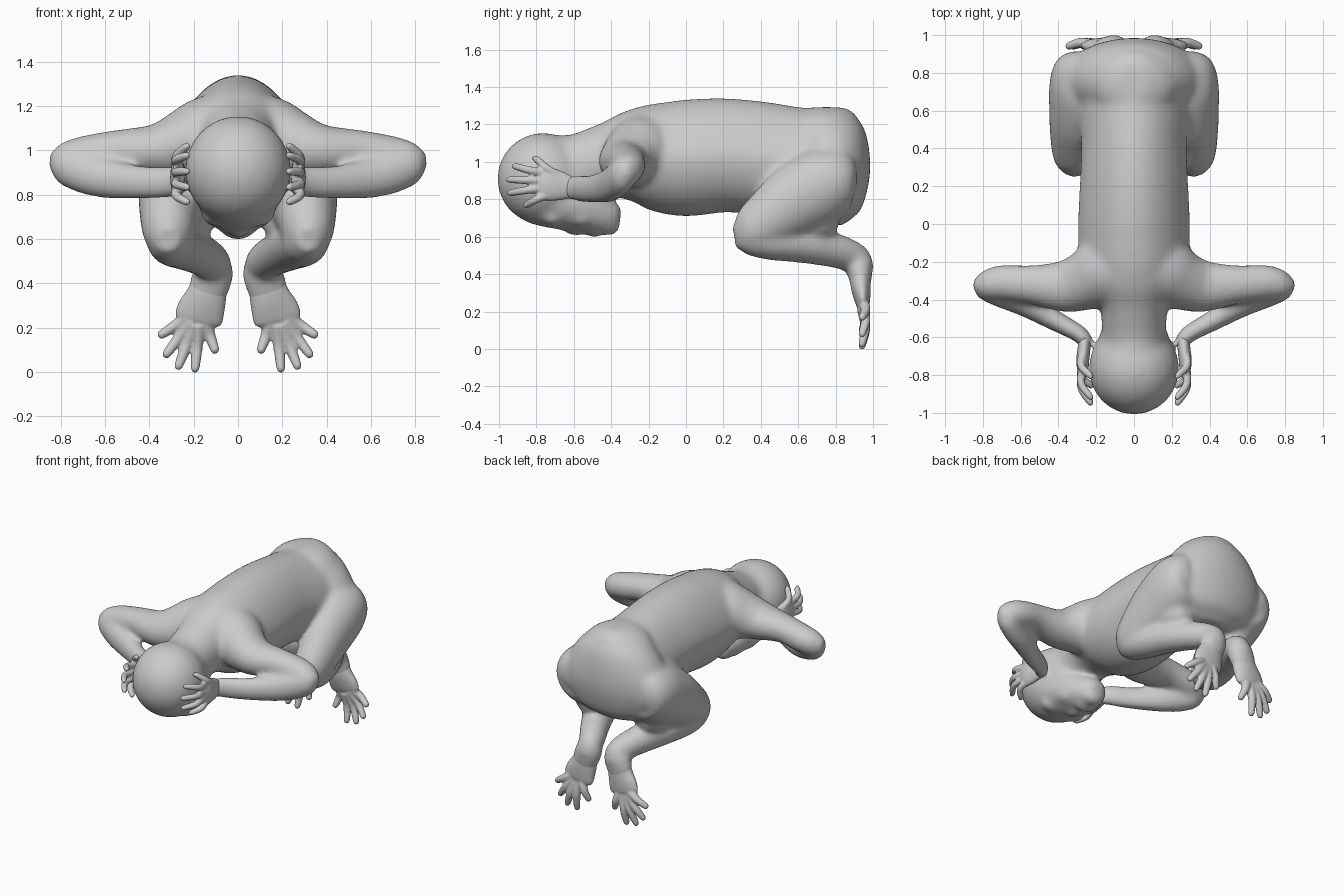
import bpy, bmesh, math
from mathutils import Vector


def catmull(p, q, r, s, t):
    return [0.5 * (2 * b + (c - a) * t + (2 * a - 5 * b + 4 * c - d) * t * t
                   + (3 * b - a - 3 * c + d) * t ** 3) for a, b, c, d in zip(p, q, r, s)]


def tube(bm, pts, ref=(0, 0, 1), n=28, steps=5, sx=1, egg=0, grow=0):
    """Loft ellipses along a smooth path; each point is x, y, z, side radius, other radius."""
    pts = [(p[0] * sx,) + tuple(p[1:]) for p in pts]
    ext = [pts[0]] + pts + [pts[-1]]
    path = [catmull(*ext[i:i + 4], k / steps) for i in range(len(pts) - 1) for k in range(steps)]
    path.append(list(pts[-1]))
    cen = [Vector(p[:3]) for p in path]
    rings = []
    for i, p in enumerate(path):
        t = (cen[min(i + 1, len(cen) - 1)] - cen[max(i - 1, 0)]).normalized()
        side = Vector(ref).cross(t).normalized()
        up = t.cross(side)
        a, b = max(p[3], 0.004) + grow, max(p[4], 0.004) + grow
        ring = []
        for k in range(n):
            c, s = math.cos(2 * math.pi * k / n), math.sin(2 * math.pi * k / n)
            ring.append(bm.verts.new(cen[i] + side * a * c * (1 - egg * max(s, 0)) + up * b * s))
        rings.append(ring)
    for r, s in zip(rings, rings[1:]):
        for k in range(n):
            bm.faces.new((r[k], r[(k + 1) % n], s[(k + 1) % n], s[k]))
    bm.faces.new(rings[0][::-1])
    bm.faces.new(rings[-1])


def ball(bm, c, r):
    vs = bmesh.ops.create_uvsphere(bm, u_segments=24, v_segments=16, radius=1)["verts"]
    for v in vs:
        v.co = Vector((c[0] + v.co.x * r[0], c[1] + v.co.y * r[1], c[2] + v.co.z * r[2]))


def finish(bm, name, voxel, smooth):
    bmesh.ops.recalc_face_normals(bm, faces=bm.faces)
    me = bpy.data.meshes.new(name)
    bm.to_mesh(me)
    bm.free()
    ob = bpy.data.objects.new(name, me)
    bpy.context.collection.objects.link(ob)
    m = ob.modifiers.new("blend", "REMESH")
    m.mode, m.voxel_size, m.use_smooth_shade = "VOXEL", voxel, True
    s = ob.modifiers.new("soften", "SMOOTH")
    s.factor, s.iterations = 0.5, smooth
    return ob


body = bmesh.new()
# torso, chest to rump
tube(body, [(0, -.47, 1.0, .08, .08), (0, -.40, 1.01, .20, .18), (0, -.25, 1.03, .28, .265),
            (0, -.03, 1.02, .297, .31), (0, .2, 1.035, .288, .305), (0, .42, 1.02, .28, .30),
            (0, .62, 1.01, .29, .28), (0, .76, 1.01, .29, .28), (0, .85, 1.0, .25, .25),
            (0, .91, 1.0, .18, .18), (0, .94, 1.0, .08, .08)], n=40, egg=.18)
# pelvis, stacked upwards as one rounded dome
tube(body, [(0, .76, .66, .14, .08), (0, .76, .72, .28, .15), (0, .765, .80, .35, .19),
            (0, .765, .90, .385, .215), (0, .765, 1.0, .365, .22), (0, .76, 1.10, .31, .212),
            (0, .75, 1.19, .235, .19), (0, .75, 1.25, .17, .16), (0, .75, 1.285, .09, .11),
            (0, .75, 1.293, .04, .05)], ref=(0, 1, 0), n=40)
# neck
tube(body, [(0, -.72, .96, .15, .16), (0, -.55, .98, .17, .18), (0, -.42, 1.01, .185, .20),
            (0, -.28, 1.03, .25, .25), (0, -.12, 1.04, .26, .26)])
# cranium
ball(body, (0, -.765, .91), (.24, .245, .245))
ball(body, (0, -.66, .90), (.195, .22, .245))
# face looking down, with jaw, nose, brow, lips
tube(body, [(0, -.92, .86, .08, .10), (0, -.82, .83, .17, .15), (0, -.69, .80, .185, .155),
            (0, -.56, .76, .165, .135), (0, -.46, .72, .125, .11), (0, -.39, .70, .085, .08),
            (0, -.355, .69, .05, .045)], grow=.004)
ball(body, (0, -.585, .66), (.045, .08, .06))
ball(body, (0, -.49, .635), (.075, .045, .04))
ball(body, (0, -.41, .665), (.08, .06, .06))
for sx in (1, -1):
    ball(body, (.08 * sx, -.71, .70), (.085, .06, .045))
    ball(body, (.09 * sx, -.56, .70), (.065, .07, .05))
    # trapezius, shoulder and upper arm
    tube(body, [(.0, -.20, 1.07, .20, .20), (.15, -.25, 1.05, .185, .185), (.27, -.305, 1.02, .15, .145),
                (.38, -.33, 1.0, .13, .112), (.55, -.32, 1.0, .097, .086), (.70, -.31, .975, .088, .083),
                (.79, -.325, .95, .07, .075), (.848, -.335, .945, .03, .04)], sx=sx, grow=.006)
    # forearm
    tube(body, [(.84, -.31, .95, .03, .035), (.79, -.33, .94, .065, .08), (.70, -.37, .90, .068, .088),
                (.58, -.42, .87, .064, .083), (.42, -.51, .855, .05, .07), (.28, -.59, .86, .04, .064),
                (.25, -.65, .865, .03, .05)], sx=sx, grow=.006)
    # thigh
    tube(body, [(.20, .86, .93, .12, .12), (.23, .80, .92, .185, .17), (.258, .72, .87, .19, .20),
                (.29, .58, .79, .158, .188), (.31, .45, .70, .13, .155), (.315, .34, .62, .105, .12),
                (.315, .27, .585, .05, .06)], sx=sx, grow=.004)
    ball(body, (.23 * sx, .68, .67), (.12, .14, .09))
    # shin
    tube(body, [(.32, .265, .61, .05, .06), (.31, .35, .60, .095, .095), (.29, .46, .575, .105, .095),
                (.24, .62, .56, .10, .095), (.17, .78, .53, .088, .088), (.115, .89, .495, .078, .078),
                (.10, .95, .47, .058, .058)], sx=sx, grow=.006)
    # ankle
    tube(body, [(.095, .915, .53, .05, .05), (.105, .925, .46, .082, .07), (.125, .93, .40, .088, .062),
                (.145, .935, .33, .08, .045), (.16, .935, .25, .06, .03)], ref=(0, 1, 0), sx=sx, grow=.006)
finish(body, "body", .0125, 32)

hands = bmesh.new()
feet = bmesh.new()
for sx in (1, -1):
    # palm against the side of the head
    tube(hands, [(.30, -.57, .86, .015, .03), (.265, -.61, .862, .03, .056), (.265, -.66, .87, .034, .075),
                 (.272, -.73, .88, .034, .09), (.268, -.785, .885, .026, .08), (.265, -.80, .885, .01, .05)],
         sx=sx)
    # fingers: base y, base z, tip y, tip z
    for by, bz, ty, tz in ((-.68, .925, -.82, 1.015), (-.76, .94, -.93, .975), (-.77, .90, -.96, .905),
                           (-.77, .86, -.955, .835), (-.74, .825, -.87, .77)):
        my, mz = (by + ty) / 2, (bz + tz) / 2
        tube(hands, [(.27, by, bz, .024, .024), (.28, my, mz, .021, .021),
                     (.235, ty + .02, tz, .018, .018), (.223, ty, tz, .008, .008)], n=12, sx=sx)
    # gripping foot: palm hanging down
    tube(feet, [(.115, .925, .45, .05, .04), (.13, .93, .39, .08, .055), (.147, .935, .33, .095, .053),
                (.168, .942, .275, .108, .044), (.18, .946, .235, .105, .034),
                (.185, .946, .21, .08, .02)], ref=(0, 1, 0), sx=sx)
    # toes fan out from the palm
    for deg, ln in ((-33, .225), (-53, .27), (-69, .29), (-85, .285), (-110, .21)):
        c, s = math.cos(math.radians(deg)), math.sin(math.radians(deg))
        tube(feet, [(.17 + c * ln * f, y, .283 + s * ln * f, r, r) for f, y, r in
                    ((.25, .945, .032), (.6, .96, .026), (.93, .942, .02), (1, .938, .009))],
             ref=(0, 1, 0), n=12, sx=sx)
finish(hands, "hands", .007, 3)
finish(feet, "feet", .007, 4)
